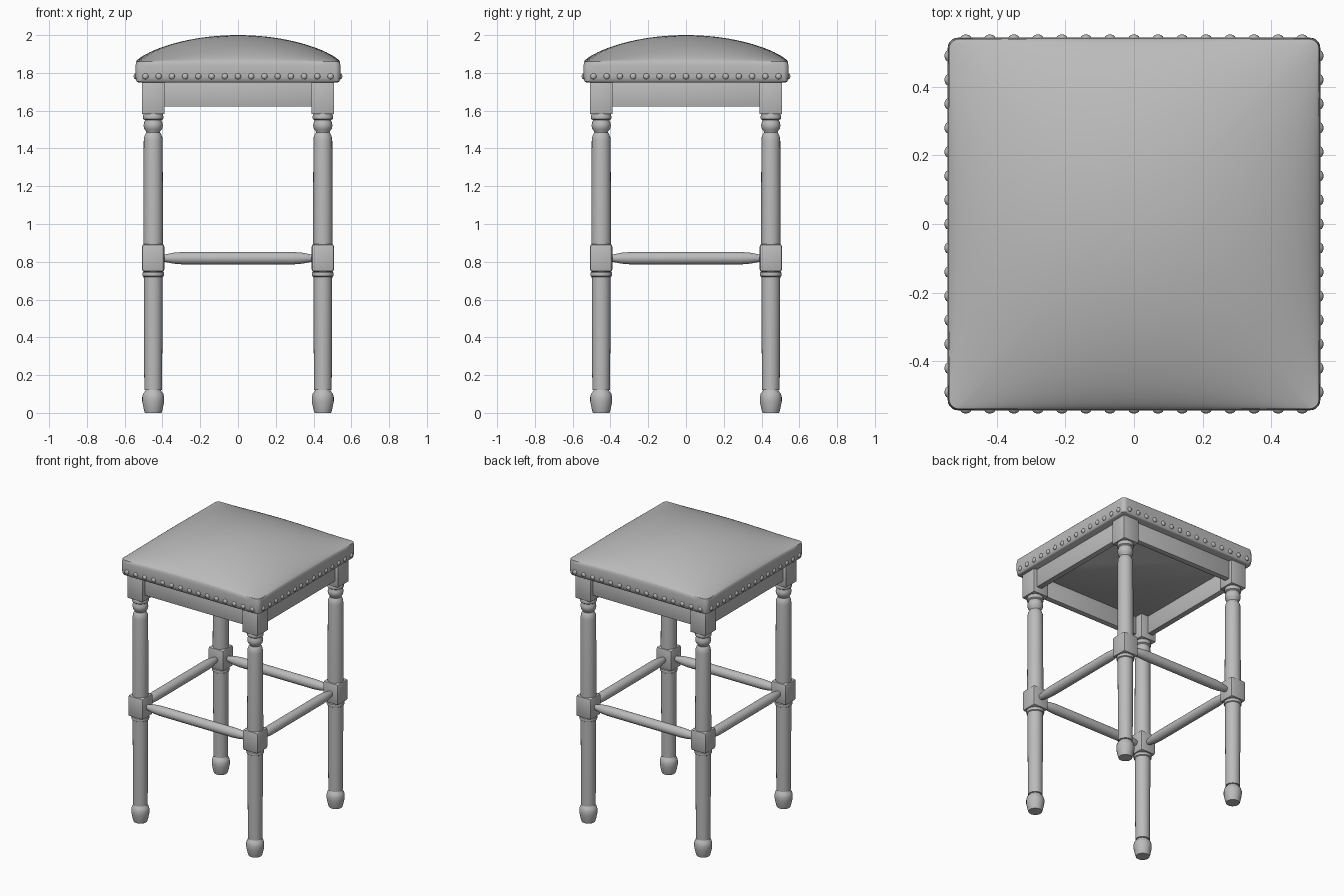
import bpy, bmesh, math
from mathutils import Matrix, Vector

if "Cube" in bpy.data.objects:
    bpy.data.objects.remove(bpy.data.objects["Cube"])

mat = bpy.data.materials.new("plain grey")
mat.diffuse_color = (0.5, 0.5, 0.5, 1)
mat.use_nodes = True
mat.node_tree.nodes["Principled BSDF"].inputs["Base Color"].default_value = mat.diffuse_color
LEG = 0.449  # leg centre distance from the axes


def finish(bm, name, angle=35):
    bmesh.ops.recalc_face_normals(bm, faces=bm.faces)
    me = bpy.data.meshes.new(name)
    bm.to_mesh(me)
    bm.free()
    me.materials.append(mat)
    ob = bpy.data.objects.new(name, me)
    bpy.context.collection.objects.link(ob)
    bpy.ops.object.select_all(action='DESELECT')
    ob.select_set(True)
    bpy.context.view_layer.objects.active = ob
    bpy.ops.object.shade_smooth_by_angle(angle=math.radians(angle))
    return ob


def skin(bm, rings):
    for a, b in zip(rings, rings[1:]):
        n = len(a)
        for i in range(n):
            j = (i + 1) % n
            bm.faces.new((a[i], a[j], b[j], b[i]))


def lathe(bm, profile, m, seg=24):
    rings = []
    for r, z in profile:
        rings.append([bm.verts.new(m @ Vector((r * math.cos(t), r * math.sin(t), z)))
                      for t in (2 * math.pi * i / seg for i in range(seg))])
    skin(bm, rings)
    bm.faces.new(rings[0])
    bm.faces.new(rings[-1])


def box(bm, centre, size, bevel):
    m = Matrix.Translation(centre) @ Matrix.Diagonal((*size, 1))
    verts = bmesh.ops.create_cube(bm, size=1, matrix=m)['verts']
    edges = list({e for v in verts for e in v.link_edges})
    bmesh.ops.bevel(bm, geom=edges, offset=bevel, segments=2, profile=0.5, affect='EDGES')


# Padded seat: rounded-square rings, sides then domed top
def outline(half, rad=0.03, steps=14):
    pts = []
    for q in range(4):
        rot = Matrix.Rotation(q * math.pi / 2, 2)
        c = half - rad
        for i in range(6):
            t = math.pi / 2 * i / 5
            pts.append(rot @ Vector((c + rad * math.cos(t), c + rad * math.sin(t))))
        for i in range(1, steps):
            pts.append(rot @ Vector((c - 2 * c * i / steps, half)))
    return pts


def dome(x, y):
    f = [max(0, 1 - (v / 0.539) ** 2) ** 0.75 for v in (x, y)]
    return 1.86 + 0.14 * f[0] * f[1]


bm = bmesh.new()
rings = []
for half, z in ((0.53, 1.75), (0.538, 1.755), (0.542, 1.78), (0.543, 1.81), (0.542, 1.84)):
    rings.append([bm.verts.new((p.x, p.y, z)) for p in outline(half)])
base = outline(0.539)
N = 18
for k in range(N):
    t = math.cos(math.pi / 2 * k / N)
    rings.append([bm.verts.new((p.x * t, p.y * t, dome(p.x * t, p.y * t))) for p in base])
skin(bm, rings)
bm.faces.new(rings[0])
top = bm.verts.new((0, 0, 2.0))
last = rings[-1]
for i in range(len(last)):
    bm.faces.new((last[i], last[(i + 1) % len(last)], top))
finish(bm, "seat_cushion", 50)

# Row of nail heads around the seat
bm = bmesh.new()
for q in range(4):
    rot = Matrix.Rotation(q * math.pi / 2, 4, 'Z')
    for i in range(15):
        m = (rot @ Matrix.Translation((-0.49 + 0.07 * i, -0.542, 1.782))
             @ Matrix.Diagonal((1, 0.65, 1, 1)))
        bmesh.ops.create_uvsphere(bm, u_segments=12, v_segments=8, radius=0.016, matrix=m)
finish(bm, "nail_heads", 60)

# Turned legs with square blocks
foot = [(0.044, 0), (0.050, 0.02), (0.058, 0.06), (0.058, 0.085), (0.053, 0.103),
        (0.043, 0.114), (0.040, 0.12)]
lower = [(0.040, 0.12), (0.047, 0.122), (0.050, 0.72), (0.056, 0.724), (0.058, 0.733),
         (0.056, 0.743), (0.050, 0.748), (0.050, 0.78)]
upper = [(0.052, 0.86), (0.052, 0.91), (0.050, 1.44), (0.048, 1.46), (0.042, 1.475),
         (0.036, 1.485), (0.038, 1.492), (0.047, 1.502), (0.051, 1.52), (0.049, 1.535),
         (0.044, 1.546), (0.044, 1.55), (0.053, 1.556), (0.055, 1.566), (0.052, 1.576),
         (0.048, 1.60)]
for fy, ny in ((-1, "front"), (1, "back")):
    for fx, nx in ((-1, "left"), (1, "right")):
        bm = bmesh.new()
        x, y = fx * LEG, fy * LEG
        for profile in (foot, lower, upper):
            lathe(bm, profile, Matrix.Translation((x, y, 0)))
        box(bm, (x, y, 0.82), (0.118, 0.118, 0.146), 0.012)
        box(bm, (x, y, 1.667), (0.12, 0.12, 0.17), 0.004)
        finish(bm, f"{ny}_{nx}_leg")

# Aprons and stretchers on all four sides
bar = [(0.016, -0.40), (0.02, -0.385), (0.029, -0.34), (0.033, -0.29),
       (0.033, 0.29), (0.029, 0.34), (0.02, 0.385), (0.016, 0.40)]
for q, side in enumerate(("front", "right", "back", "left")):
    rot = Matrix.Rotation(q * math.pi / 2, 4, 'Z')
    bm = bmesh.new()
    box(bm, (0, -0.465, 1.687), (0.80, 0.04, 0.13), 0.003)
    bm.transform(rot)
    finish(bm, f"{side}_apron")
    bm = bmesh.new()
    lathe(bm, bar, rot @ Matrix.Translation((0, -LEG, 0.819)) @ Matrix.Rotation(math.pi / 2, 4, 'Y'), 20)
    finish(bm, f"{side}_stretcher")
